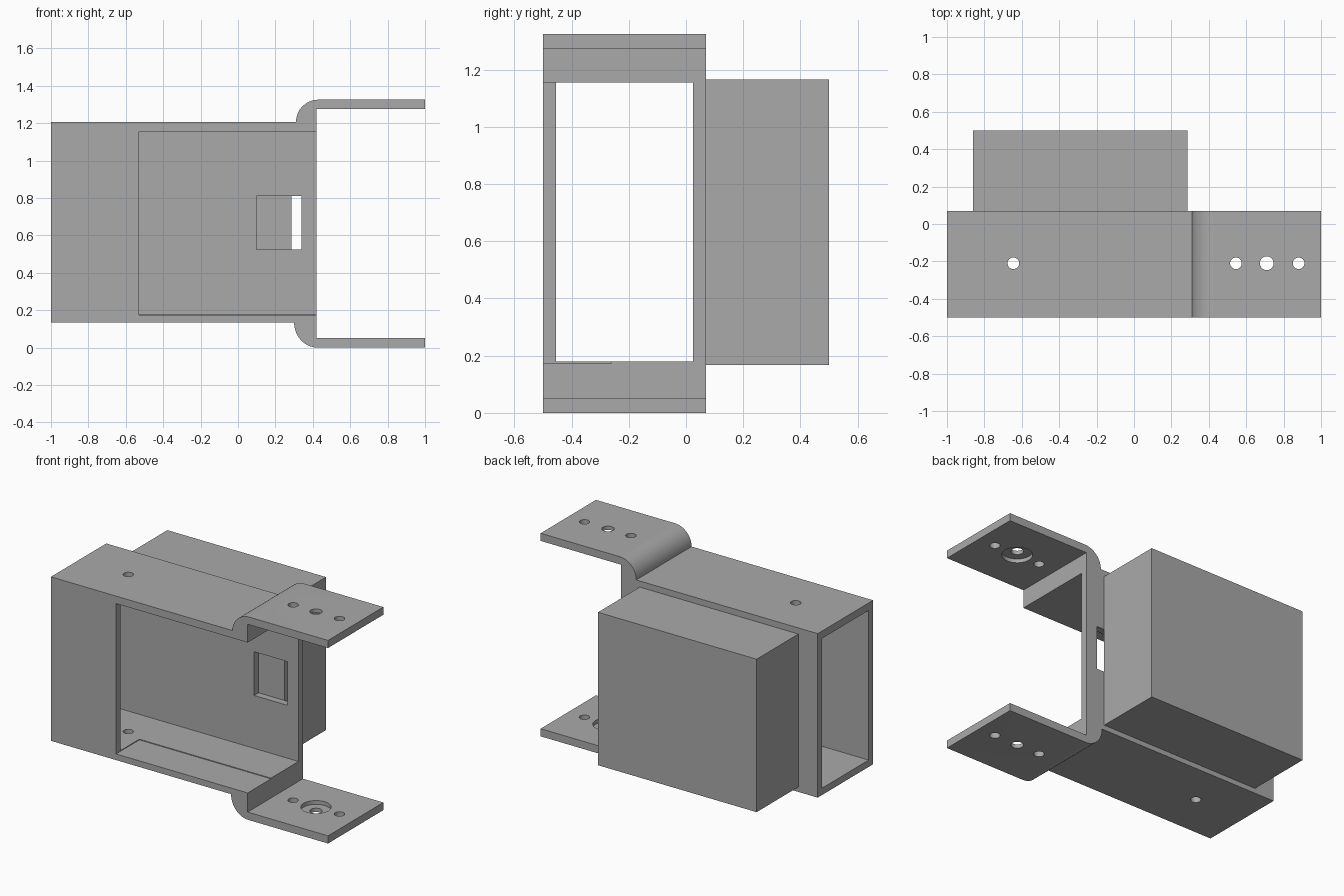
import bpy, bmesh, math
from mathutils import Matrix, Vector

cube = bpy.data.objects.get("Cube")
if cube:
    bpy.data.objects.remove(cube, do_unlink=True)

grey = bpy.data.materials.new("plain grey")
grey.use_nodes = True
colour = (0.40, 0.40, 0.40, 1)
grey.diffuse_color = colour
grey.node_tree.nodes["Principled BSDF"].inputs["Base Color"].default_value = colour

FRONT, BACK, WALL = -0.5, 0.07, 0.046
HOLE_Y = -0.21


def add_object(name, bm):
    bmesh.ops.recalc_face_normals(bm, faces=bm.faces)
    mesh = bpy.data.meshes.new(name)
    bm.to_mesh(mesh)
    bm.free()
    mesh.materials.append(grey)
    obj = bpy.data.objects.new(name, mesh)
    bpy.context.collection.objects.link(obj)
    return obj


def box(name, x, y, z):
    bm = bmesh.new()
    lo, hi = Vector((x[0], y[0], z[0])), Vector((x[1], y[1], z[1]))
    matrix = Matrix.Translation((lo + hi) / 2) @ Matrix.Diagonal((*(hi - lo), 1))
    bmesh.ops.create_cube(bm, size=1, matrix=matrix)
    return add_object(name, bm)


def upright_cylinder(name, x, radius, z):
    bm = bmesh.new()
    bmesh.ops.create_cone(bm, cap_ends=True, segments=32, radius1=radius, radius2=radius,
                          depth=z[1] - z[0],
                          matrix=Matrix.Translation((x, HOLE_Y, (z[0] + z[1]) / 2)))
    return add_object(name, bm)


def cut(target, cutter):
    cutter.hide_render = True
    mod = target.modifiers.new("cut", 'BOOLEAN')
    mod.operation, mod.solver, mod.object = 'DIFFERENCE', 'EXACT', cutter
    bpy.context.view_layer.objects.active = target
    bpy.ops.object.modifier_apply(modifier=mod.name)
    bpy.data.objects.remove(cutter, do_unlink=True)


def bend(centre_x, centre_z, rx, rz, start, end, steps=16):
    angles = [math.radians(start + (end - start) * i / steps) for i in range(steps + 1)]
    return [(centre_x + rx * math.cos(a), centre_z + rz * math.sin(a)) for a in angles]


# Bracket: side profile with two offset flanges, extruded front to back
profile = [(-1, 0.135)]
profile += bend(0.425, 0.135, 0.125, 0.135, 180, 270)
profile += [(1, 0), (1, 0.05), (0.42, 0.05), (0.42, 1.275), (1, 1.275), (1, 1.325)]
profile += bend(0.43, 1.205, 0.12, 0.12, 90, 180)
profile += [(-1, 1.205)]
bm = bmesh.new()
face = bm.faces.new([bm.verts.new((x, FRONT, z)) for x, z in profile])
swept = bmesh.ops.extrude_face_region(bm, geom=[face])["geom"]
bmesh.ops.translate(bm, vec=(0, BACK - FRONT, 0),
                    verts=[v for v in swept if isinstance(v, bmesh.types.BMVert)])
bracket = add_object("bracket", bm)

# Tunnel, front opening, shallow floor step and rear window
cut(bracket, box("tunnel", (-1.1, 0.5), (FRONT + WALL, BACK - WALL), (0.18, 1.156)))
cut(bracket, box("front_opening", (-0.53, 0.5), (FRONT - 0.1, -0.3), (0.18, 1.156)))
cut(bracket, box("floor_step", (-0.53, 0.5), (FRONT - 0.1, -0.26), (0.175, 0.3)))
cut(bracket, box("window", (0.1, 0.34), (-0.1, BACK + 0.1), (0.525, 0.81)))

# Screw holes through the walls and flanges
for x, radius in ((-0.645, 0.031), (0.545, 0.031), (0.71, 0.037), (0.88, 0.031)):
    cut(bracket, upright_cylinder("screw_hole", x, radius, (-0.1, 1.5)))

# Round recesses on the inner faces of the flanges
for z in ((0.025, 0.1), (1.225, 1.3)):
    cut(bracket, upright_cylinder("pivot_recess", 0.71, 0.09, z))

# Solid block behind the bracket
box("rear_block", (-0.86, 0.285), (BACK, 0.5), (0.167, 1.165))

# Smooth the bends and holes, keep the edges sharp
bpy.ops.object.select_all(action='DESELECT')
bracket.select_set(True)
bpy.context.view_layer.objects.active = bracket
bpy.ops.object.shade_smooth_by_angle(angle=math.radians(30))
